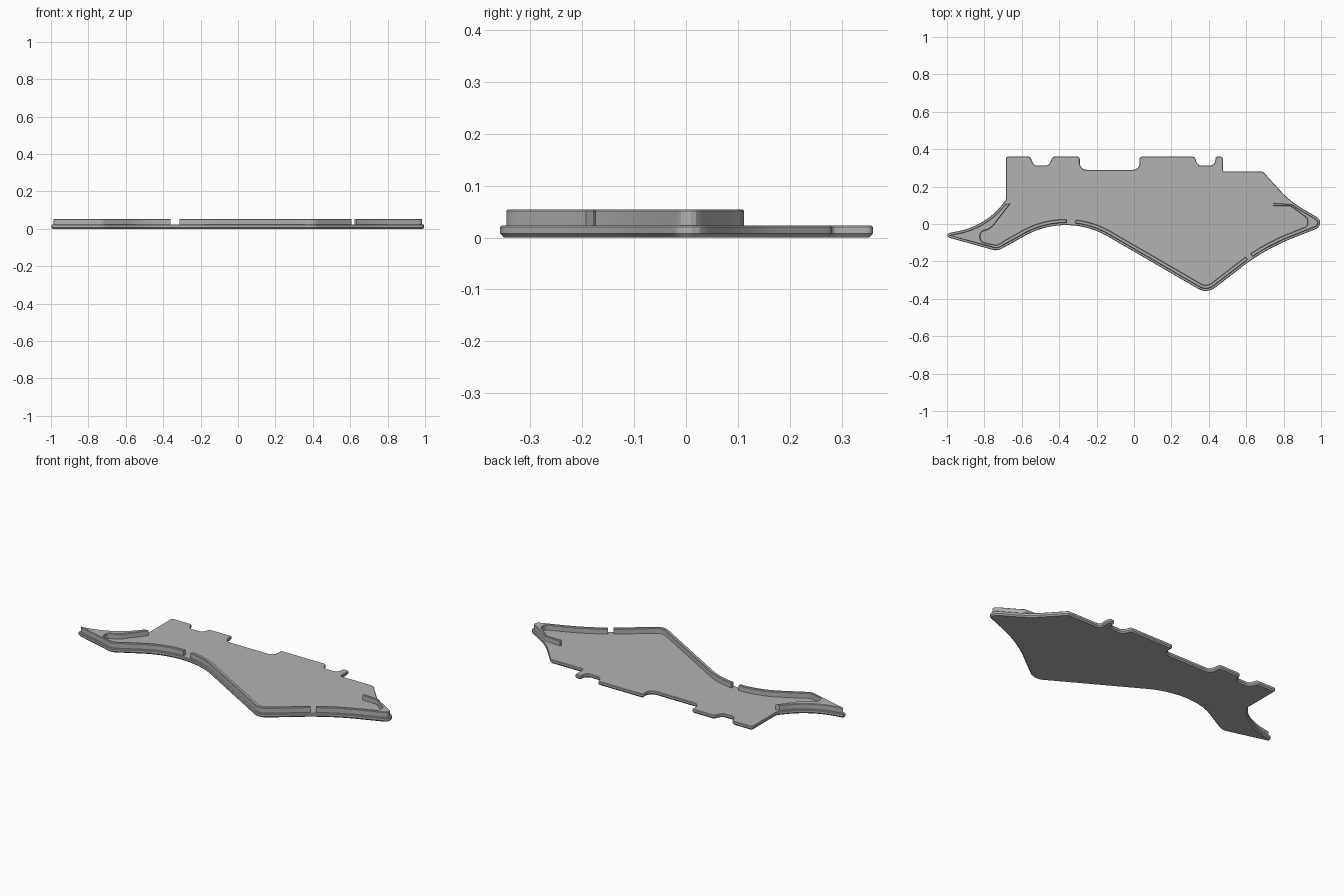
import bpy, bmesh, math
from mathutils import Vector

cube = bpy.data.objects.get("Cube")
if cube:
    bpy.data.objects.remove(cube)

grey = bpy.data.materials.new("neutral grey")
grey.use_nodes = True
COLOUR = (0.45, 0.45, 0.45, 1)
grey.diffuse_color = COLOUR
grey.node_tree.nodes["Principled BSDF"].inputs["Base Color"].default_value = COLOUR


def fillet(a, b, c, r):
    """Arc of radius r that rounds corner b between a and c."""
    u, v = (a - b).normalized(), (c - b).normalized()
    half = u.angle(v) / 2
    t = r / math.tan(half)
    centre = b + (u + v).normalized() * r / math.sin(half)
    start, end = b + u * t - centre, b + v * t - centre
    sweep = start.angle_signed(end)
    steps = max(4, int(abs(sweep) * r / 0.015))
    out = []
    for i in range(steps + 1):
        k = -sweep * i / steps
        out.append(centre + Vector((start.x * math.cos(k) - start.y * math.sin(k),
                                    start.x * math.sin(k) + start.y * math.cos(k))))
    return out


def rounded(corners, closed=True):
    """Rounded path through (x, y, radius) corners."""
    pts = [Vector(c[:2]) for c in corners]
    n, out = len(pts), []
    for i, c in enumerate(corners):
        if not closed and i in (0, n - 1):
            out.append(pts[i])
        else:
            out += fillet(pts[i - 1], pts[i], pts[(i + 1) % n], c[2])
    return out


def resample(loop, step=0.012):
    """Split long straight stretches of a closed loop."""
    out = []
    for i, p in enumerate(loop):
        q = loop[(i + 1) % len(loop)]
        k = max(1, int((q - p).length / step))
        out += [p.lerp(q, j / k) for j in range(k)]
    return out


def inset(loop, d):
    """Move a counter-clockwise loop inward by d."""
    out = []
    for i, p in enumerate(loop):
        t = (loop[(i + 1) % len(loop)] - loop[i - 1]).normalized()
        out.append(p + Vector((-t.y, t.x)) * d)
    return out


def slab(name, loop, layers):
    """Closed solid from stacked (height, inset) copies of a loop."""
    bm = bmesh.new()
    rings = [[bm.verts.new((p.x, p.y, z)) for p in inset(loop, d)] for z, d in layers]
    n = len(loop)
    for lo, hi in zip(rings, rings[1:]):
        for i in range(n):
            j = (i + 1) % n
            bm.faces.new((lo[i], lo[j], hi[j], hi[i]))
    bm.faces.new(rings[0][::-1])
    bm.faces.new(rings[-1])
    mesh = bpy.data.meshes.new(name)
    bm.to_mesh(mesh)
    bm.free()
    mesh.materials.append(grey)
    ob = bpy.data.objects.new(name, mesh)
    bpy.context.collection.objects.link(ob)
    bpy.ops.object.select_all(action="DESELECT")
    ob.select_set(True)
    bpy.context.view_layer.objects.active = ob
    bpy.ops.object.shade_smooth_by_angle(angle=math.radians(25))


# Base plate: swept lower edge, then the notched straight back edge
outline = resample(rounded([
    (-0.685, 0.36, 0.01), (-0.685, 0.13, 0.01), (-0.79, -0.01, 0.4),
    (-1.044, -0.058, 0.0137), (-0.73, -0.145, 0.06), (-0.36, 0.061, 0.446),
    (0.39, -0.374, 0.08), (0.7, -0.135, 1.1), (1.04, 0, 0.035),
    (0.83, 0.125, 0.5), (0.69, 0.28, 0.02), (0.475, 0.28, 0.01),
    (0.475, 0.36, 0.012), (0.435, 0.36, 0.012), (0.435, 0.312, 0.03),
    (0.34, 0.312, 0.03), (0.325, 0.36, 0.015), (0.03, 0.36, 0.012),
    (0.03, 0.29, 0.035), (-0.29, 0.29, 0.035), (-0.29, 0.36, 0.012),
    (-0.435, 0.36, 0.015), (-0.455, 0.312, 0.03), (-0.535, 0.312, 0.03),
    (-0.555, 0.36, 0.015)]))
slab("base_plate", outline, [(0, 0.007), (0.008, 0), (0.02, 0), (0.023, 0.003)])


def follow(d, x0, x1, y1=0.12):
    """Stretch of the plate edge between x0 and x1, moved inward by d."""
    return [q for p, q in zip(outline, inset(outline, d))
            if x0 < p.x < x1 and p.y < y1
            and min((q - o).length for o in outline) > 0.9 * d]


OUT, IN = 0.012, 0.031
RIB = [(0.018, 0), (0.051, 0), (0.054, 0.003)]

# Middle rib along the lower edge
slab("middle_rib", follow(OUT, -0.32, 0.617) + follow(IN, -0.32, 0.617)[::-1], RIB)

# Left rib with solid tip around a rounded pocket
pocket = rounded([(-0.705, -0.098), (-0.735, -0.113, 0.03), (-0.825, -0.095, 0.03),
                  (-0.82, -0.042, 0.025), (-0.765, -0.025, 0.08), (-0.662, 0.108)], False)
lower = follow(IN, -0.68, -0.35, 0.05)
slab("left_rib", follow(OUT, -2, -0.35) + lower[::-1] + pocket, RIB)

# Right rib, hooked around the pointed end
hook = rounded([(0.745, 0.112), (0.745, 0.096, 0.003), (0.838, 0.096, 0.03),
                (0.927, 0.03, 0.03), (0.927, -0.012, 0.02), (0.865, -0.036)], False)
lower = follow(IN, 0.64, 0.87, 0)
slab("right_rib", follow(OUT, 0.64, 2) + hook + lower[::-1], RIB)
